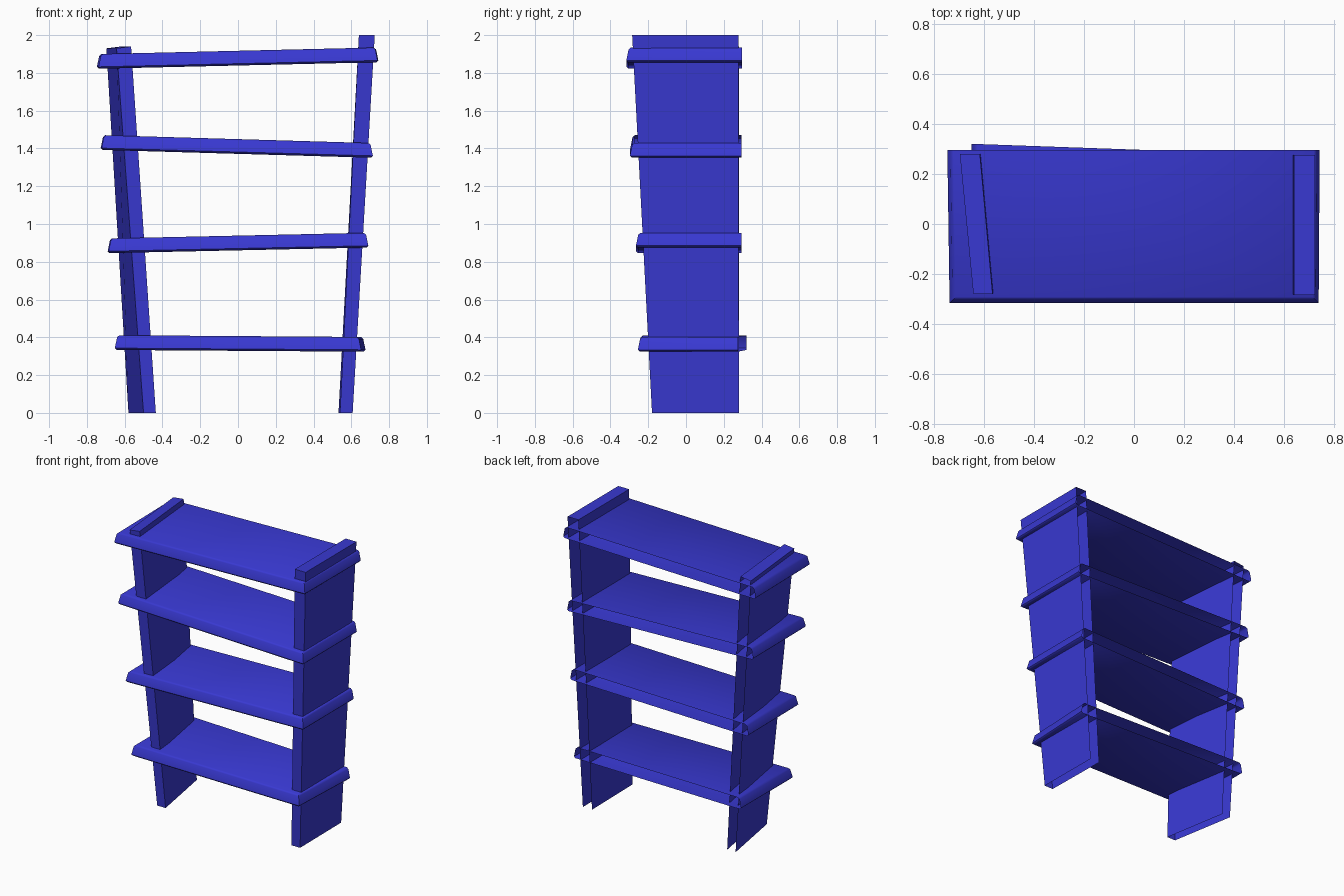
import bpy

if "Cube" in bpy.data.objects:
    bpy.data.objects.remove(bpy.data.objects["Cube"])

blue = bpy.data.materials.new("blue_paint")
blue.diffuse_color = (0.04, 0.04, 0.64, 1)
blue.use_nodes = True
blue.node_tree.nodes["Principled BSDF"].inputs["Base Color"].default_value = blue.diffuse_color


def loft(name, rings, open_bottom):
    """Stack four-cornered rings (back-left, front-left, front-right, back-right),
    leaving the back open."""
    verts = [p for ring in rings for p in ring]
    faces = []
    for r in range(len(rings) - 1):
        a, b = 4 * r, 4 * r + 4
        for i in range(3):
            faces.append((a + i, a + i + 1, b + i + 1, b + i))
    top = 4 * (len(rings) - 1)
    faces.append((top, top + 1, top + 2, top + 3))
    if not open_bottom:
        faces.append((3, 2, 1, 0))
    mesh = bpy.data.meshes.new(name)
    mesh.from_pydata(verts, [], faces)
    mesh.materials.append(blue)
    obj = bpy.data.objects.new(name, mesh)
    bpy.context.collection.objects.link(obj)
    return obj


def shelf(name, corners, z_left, z_right):
    """Tilted board with a softly rounded front and ends."""
    x0, x1 = corners[0][0], corners[3][0]
    rings = []
    # (height, inset) steps of the rounded edge
    for h, inset in ((-0.039, 0.010), (-0.029, 0.0), (0.029, 0.012), (0.039, 0.024)):
        ring = []
        for i, (x, y) in enumerate(corners):
            t = (x - x0) / (x1 - x0)
            z = z_left + t * (z_right - z_left) + h
            ring.append((x + (inset if i < 2 else -inset),
                         y + (inset if i in (1, 2) else 0), z))
        rings.append(ring)
    obj = loft(name, rings, False)
    bpy.ops.object.select_all(action='DESELECT')
    obj.select_set(True)
    bpy.context.view_layer.objects.active = obj
    bpy.ops.object.shade_smooth_by_angle(angle=0.9)


# Side panels: hollow, open at back and bottom, leaning outward
loft("left_panel", [
    [(-0.58, 0.28, 0), (-0.50, -0.18, 0), (-0.435, -0.18, 0), (-0.515, 0.28, 0)],
    [(-0.697, 0.28, 1.93), (-0.643, -0.28, 1.93), (-0.566, -0.28, 1.94), (-0.617, 0.28, 1.94)],
], True)
loft("right_panel", [
    [(0.532, 0.28, 0), (0.54, -0.18, 0), (0.607, -0.18, 0), (0.603, 0.28, 0)],
    [(0.64, 0.277, 2), (0.64, -0.285, 2), (0.724, -0.285, 2), (0.724, 0.277, 2)],
], True)

# Shelves, bottom to top, each slightly crooked
shelf("bottom_shelf", [(-0.65, 0.32), (-0.652, -0.25), (0.652, -0.255), (0.675, 0.275)],
      0.372, 0.363)
shelf("lower_shelf", [(-0.69, 0.295), (-0.685, -0.265), (0.69, -0.265), (0.69, 0.295)],
      0.885, 0.914)
shelf("upper_shelf", [(-0.727, 0.295), (-0.722, -0.295), (0.714, -0.297), (0.714, 0.295)],
      1.431, 1.390)
shelf("top_shelf", [(-0.747, 0.297), (-0.738, -0.316), (0.739, -0.316), (0.743, 0.297)],
      1.861, 1.895)
